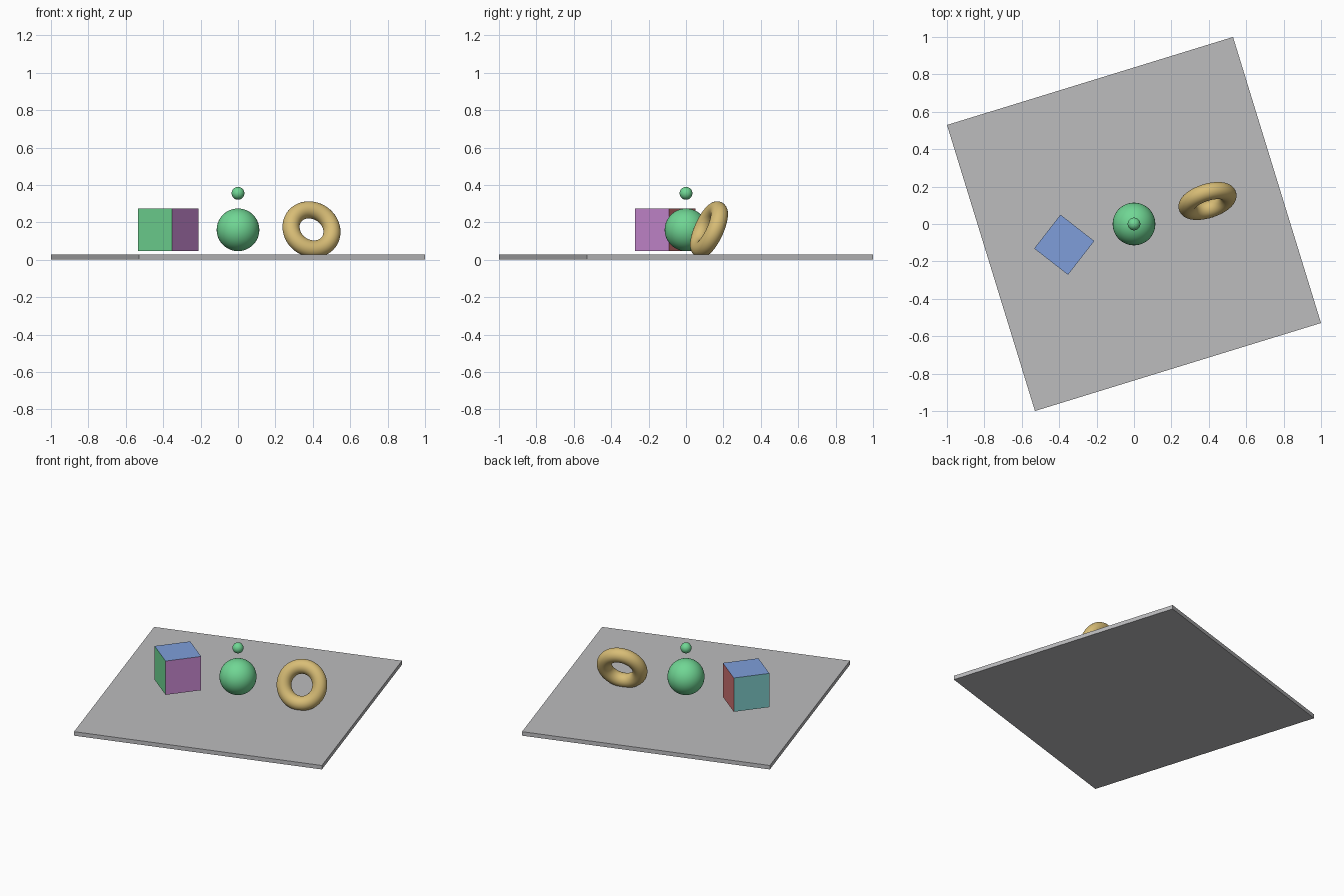
import bpy
import math
from mathutils import Vector

old = bpy.data.objects.get("Cube")
if old:
    bpy.data.objects.remove(old, do_unlink=True)


def linear(v):
    v /= 255
    return v / 12.92 if v <= 0.04045 else ((v + 0.055) / 1.055) ** 2.4


def material(name, *rgb):
    mat = bpy.data.materials.new(name)
    mat.use_nodes = True
    colour = (*[linear(c) for c in rgb], 1)
    mat.diffuse_color = colour
    mat.node_tree.nodes["Principled BSDF"].inputs["Base Color"].default_value = colour
    return mat


def finish(name, *mats, smooth=False):
    obj = bpy.context.object
    obj.name = name
    for mat in mats:
        obj.data.materials.append(mat)
    if smooth:
        bpy.ops.object.shade_smooth()
    return obj


def box(name, size, location, turn, *mats):
    bpy.ops.mesh.primitive_cube_add(size=1, location=location,
                                    rotation=(0, 0, math.radians(turn)))
    bpy.context.object.scale = size
    return finish(name, *mats)


def ball(name, radius, z, mat):
    bpy.ops.mesh.primitive_uv_sphere_add(segments=64, ring_count=32,
                                         radius=radius, location=(0, 0, z))
    return finish(name, mat, smooth=True)


grey = material("floor grey", 188, 188, 190)
green = material("green", 112, 214, 148)
gold = material("gold", 216, 189, 118)
purple = material("purple", 201, 138, 210)
teal = material("teal", 125, 202, 200)
red = material("red", 204, 113, 113)
blue = material("blue", 126, 158, 218)

# Thin square floor
box("floor_plate", (1.6, 1.6, 0.027), (0, 0, 0.0135), 17.1, grey)

# Floating block with a different colour on each side
block = box("coloured_block", (0.229, 0.229, 0.229), (-0.373, -0.111, 0.16), -37.9,
            purple, teal, red, green, blue, gold)
sides = [Vector(d) for d in ((1, 0, 0), (-1, 0, 0), (0, 1, 0),
                             (0, -1, 0), (0, 0, 1), (0, 0, -1))]
for face in block.data.polygons:
    face.material_index = max(range(6), key=lambda i: face.normal.dot(sides[i]))

# Large ball with a small one hovering above it
ball("large_ball", 0.114, 0.16, green)
ball("small_ball", 0.034, 0.355, green)

# Tilted ring
bpy.ops.mesh.primitive_torus_add(major_segments=96, minor_segments=40,
                                 major_radius=0.114, minor_radius=0.0457,
                                 location=(0.393, 0.123, 0.162))
ring = finish("ring", gold, smooth=True)
ring.rotation_euler = Vector((0.28, -0.87, 0.40)).to_track_quat("Z", "Y").to_euler()
